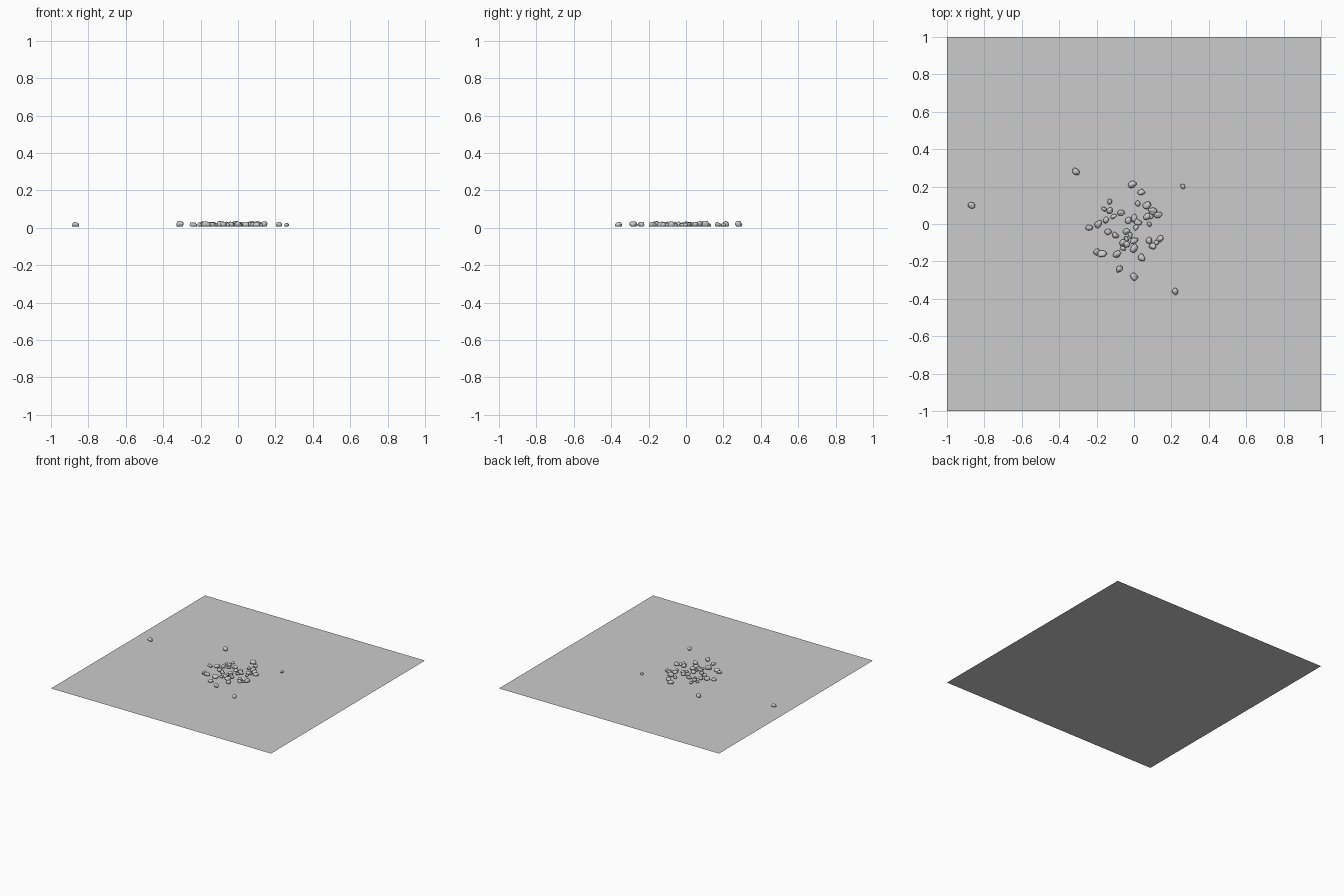
import bpy
import bmesh
import random
from mathutils import Vector, Matrix, noise

cube = bpy.data.objects.get("Cube")
if cube:
    bpy.data.objects.remove(cube, do_unlink=True)


def make_material(name, colour):
    material = bpy.data.materials.new(name)
    material.use_nodes = True
    material.diffuse_color = colour
    material.node_tree.nodes["Principled BSDF"].inputs["Base Color"].default_value = colour
    return material


def add_object(name, bm, material):
    mesh = bpy.data.meshes.new(name)
    bm.to_mesh(mesh)
    bm.free()
    mesh.materials.append(material)
    obj = bpy.data.objects.new(name, mesh)
    bpy.context.collection.objects.link(obj)
    return obj


grey = make_material("stone grey", (0.6, 0.6, 0.6, 1))

# Flat square of ground
bm = bmesh.new()
bmesh.ops.create_grid(bm, x_segments=1, y_segments=1, size=1)
add_object("ground_sheet", bm, grey)


# Irregular pebble: a noisy ball with a flattened underside
def add_pebble(name, x, y, radius, rng):
    bm = bmesh.new()
    bmesh.ops.create_icosphere(bm, subdivisions=3, radius=1)
    offset = Vector([rng.uniform(-50, 50) for axis in range(3)])
    for vert in bm.verts:
        broad = noise.noise(vert.co * 0.9 + offset)
        fine = noise.noise(vert.co * 2 + offset)
        vert.co *= 1 + 0.35 * broad + 0.15 * fine
    stretch = Matrix.Diagonal((rng.uniform(1, 1.2), rng.uniform(0.8, 0.95), 0.85, 1))
    turn = Matrix.Rotation(rng.uniform(0, 6.3), 4, "Z")
    bmesh.ops.transform(bm, matrix=turn @ stretch, verts=bm.verts)
    for vert in bm.verts:
        vert.co.z = max(vert.co.z, -0.5)
    bmesh.ops.scale(bm, vec=(radius, radius, radius), verts=bm.verts)
    base = min(vert.co.z for vert in bm.verts)
    bmesh.ops.translate(bm, vec=(x, y, 0.008 - base), verts=bm.verts)
    for face in bm.faces:
        face.smooth = True
    add_object(name, bm, grey)


# Pebble centres, in hundredths of a unit, grouped by size
pebbles = {
    "small": [(-16, 8), (-13, 12), (2, 11), (8, 0), (1, -2), (-2, -6),
              (-6, -13), (12, -10), (9, 4), (26, 20), (-11, 4), (-4, -8)],
    "medium": [(-87, 10), (22, -36), (-8, -24), (-24, -2), (-13, 7),
               (-15, 2), (-7, 6), (-14, -4), (-10, -6), (-20, -15),
               (-3, 2), (0, 3), (2, 1), (13, 5), (7, 4), (-4, -4),
               (-6, -10), (-4, -11), (0, -9), (8, -9), (10, -12), (4, 17)],
    "large": [(-31, 28), (-1, 21), (0, -28), (4, -18), (-19, 0),
              (-17, -16), (-9, -16), (7, 10), (10, 7), (0, -13), (14, -8)],
}
radii = {"small": 0.013, "medium": 0.017, "large": 0.02}

rng = random.Random(4)
for size, centres in pebbles.items():
    for number, (x, y) in enumerate(centres, 1):
        add_pebble(f"{size}_pebble_{number}", x / 100, y / 100, radii[size], rng)
